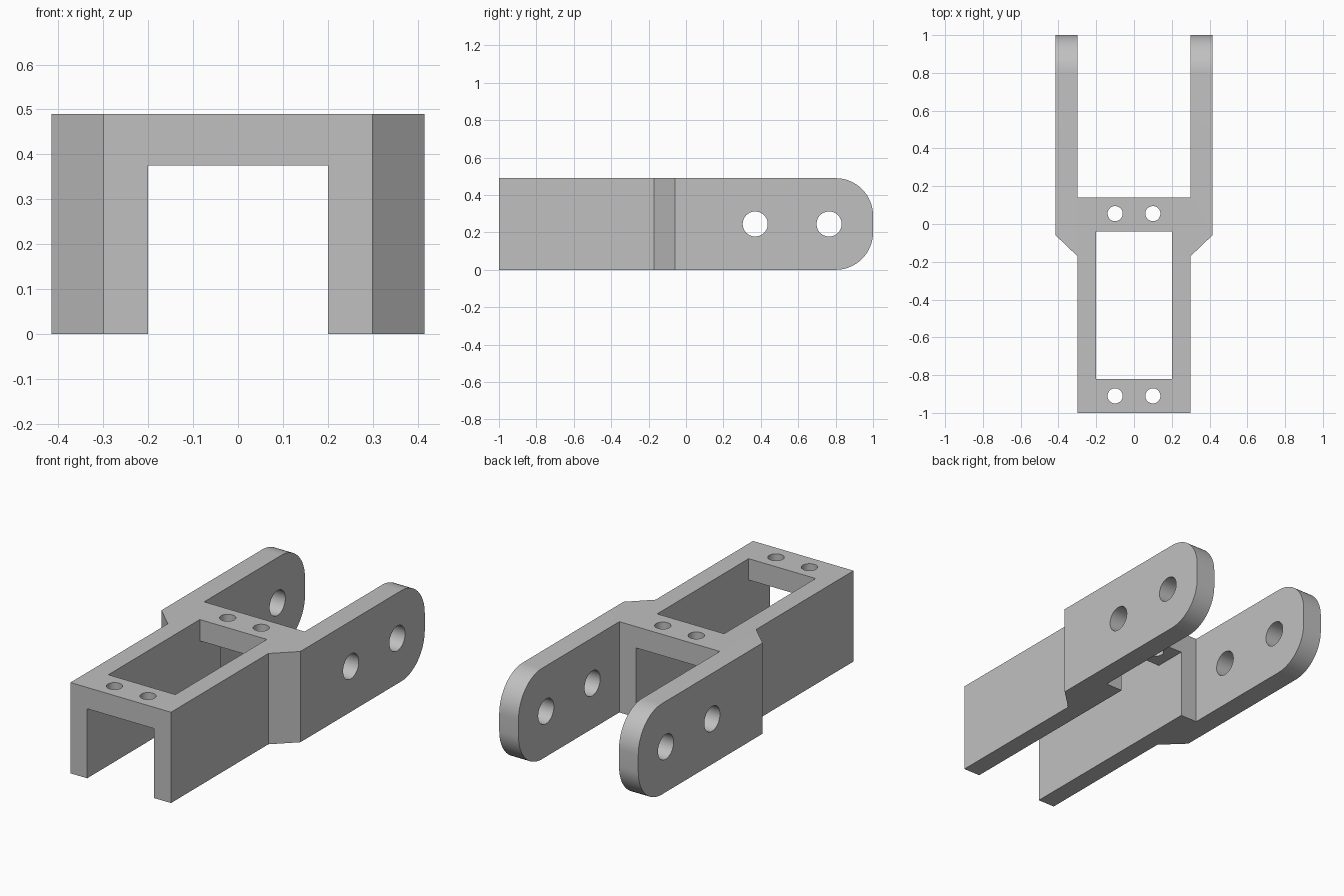
import bpy, bmesh, math
from mathutils import Vector

cube = bpy.data.objects.get("Cube")
if cube:
    bpy.data.objects.remove(cube, do_unlink=True)

HEIGHT = 0.49
DECK_UNDERSIDE = 0.375

grey = bpy.data.materials.new("plain_grey")
grey.use_nodes = True
colour = (0.53, 0.53, 0.53, 1)
grey.diffuse_color = colour
grey.node_tree.nodes["Principled BSDF"].inputs["Base Color"].default_value = colour


def cut(target, cutter):
    """Subtract the cutter from the target, then discard it."""
    cutter.hide_render = True
    mod = target.modifiers.new("cut", 'BOOLEAN')
    mod.operation = 'DIFFERENCE'
    mod.solver = 'EXACT'
    mod.object = cutter
    bpy.context.view_layer.objects.active = target
    bpy.ops.object.modifier_apply(modifier=mod.name)
    bpy.data.objects.remove(cutter, do_unlink=True)


def box(lo, hi):
    lo, hi = Vector(lo), Vector(hi)
    bpy.ops.mesh.primitive_cube_add(size=1, location=(lo + hi) / 2)
    ob = bpy.context.object
    ob.scale = hi - lo
    bpy.context.view_layer.update()
    return ob


def rod(radius, length, location, rotation=(0, 0, 0)):
    bpy.ops.mesh.primitive_cylinder_add(vertices=48, radius=radius, depth=length,
                                        location=location, rotation=rotation)
    bpy.context.view_layer.update()
    return bpy.context.object


# Plan outline: narrow front, flared shoulders, two rear fork arms
half = [(0.30, -1), (0.30, -0.17), (0.415, -0.06), (0.415, 1), (0.30, 1), (0.30, 0.14)]
outline = half + [(-x, y) for x, y in reversed(half)]

bm = bmesh.new()
base = bm.faces.new([bm.verts.new((x, y, 0)) for x, y in outline])
extruded = bmesh.ops.extrude_face_region(bm, geom=[base])
bmesh.ops.translate(bm, vec=(0, 0, HEIGHT),
                    verts=[v for v in extruded["geom"] if isinstance(v, bmesh.types.BMVert)])
bmesh.ops.recalc_face_normals(bm, faces=bm.faces)

# Rounded fork tips
tips = [e for e in bm.edges
        if all(v.co.y > 0.99 for v in e.verts)
        and abs(e.verts[0].co.z - e.verts[1].co.z) < 0.01]
bmesh.ops.bevel(bm, geom=tips, offset=0.2, offset_type='OFFSET', segments=16,
                profile=0.5, affect='EDGES')

mesh = bpy.data.meshes.new("fork_bracket")
bm.to_mesh(mesh)
bm.free()
mesh.materials.append(grey)
bracket = bpy.data.objects.new("fork_bracket", mesh)
bpy.context.collection.objects.link(bracket)

# Channel beneath the deck and window through it
cut(bracket, box((-0.2, -1.2, -0.2), (0.2, 0.3, DECK_UNDERSIDE)))
cut(bracket, box((-0.2, -0.82, 0.2), (0.2, -0.04, 0.7)))

# Screw holes in the deck
for y in (-0.91, 0.055):
    for x in (-0.1, 0.1):
        cut(bracket, rod(0.04, 0.4, (x, y, 0.43)))

# Pivot holes across both fork arms
for y in (0.37, 0.765):
    cut(bracket, rod(0.067, 1.2, (0, y, HEIGHT / 2), (0, math.pi / 2, 0)))

bpy.ops.object.select_all(action='DESELECT')
bracket.select_set(True)
bpy.context.view_layer.objects.active = bracket
bpy.ops.object.shade_smooth_by_angle(angle=math.radians(30))
